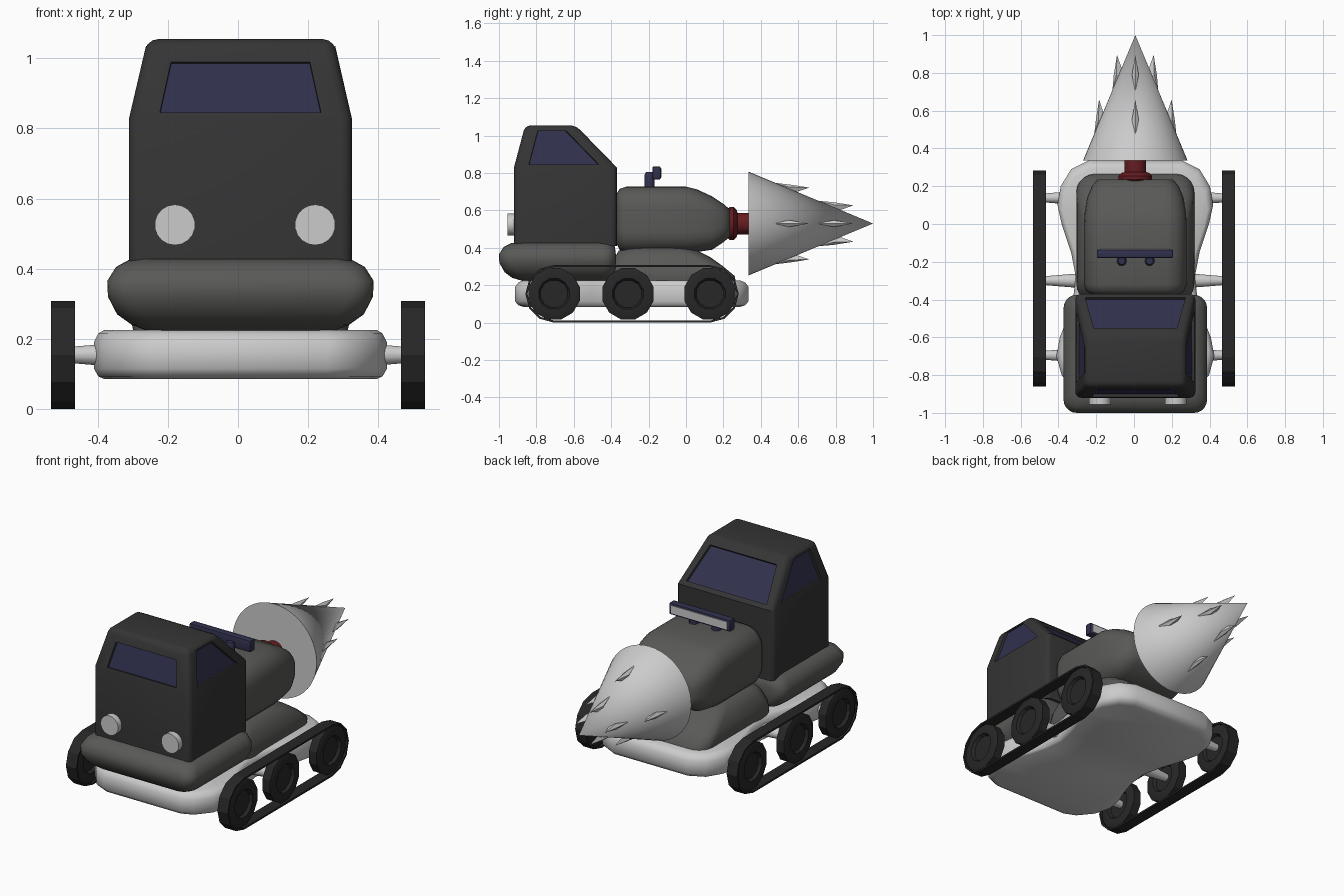
import bpy, bmesh
from math import sin, cos, pi
from mathutils import Vector

if "Cube" in bpy.data.objects:
    bpy.data.objects.remove(bpy.data.objects["Cube"])

CX = 0.007  # body centre line


def material(name, rgb):
    m = bpy.data.materials.new(name)
    m.diffuse_color = (*rgb, 1)
    m.use_nodes = True
    m.node_tree.nodes["Principled BSDF"].inputs["Base Color"].default_value = m.diffuse_color
    return m


DARK = material("dark_paint", (0.035, 0.035, 0.035))
BODY = material("grey_paint", (0.1, 0.1, 0.095))
RUBBER = material("rubber", (0.02, 0.02, 0.02))
NAVY = material("navy_glass", (0.03, 0.03, 0.075))
RED = material("red_paint", (0.13, 0.012, 0.015))


def finish(name, bm, mats=(), smooth=40):
    bmesh.ops.remove_doubles(bm, verts=bm.verts[:], dist=1e-5)
    bmesh.ops.recalc_face_normals(bm, faces=bm.faces[:])
    me = bpy.data.meshes.new(name)
    bm.to_mesh(me)
    bm.free()
    ob = bpy.data.objects.new(name, me)
    bpy.context.collection.objects.link(ob)
    for m in mats:
        me.materials.append(m)
    if smooth:
        bpy.ops.object.select_all(action='DESELECT')
        ob.select_set(True)
        bpy.context.view_layer.objects.active = ob
        bpy.ops.object.shade_smooth_by_angle(angle=smooth * pi / 180)
    return ob


def skin(bm, rings, caps=True):
    loops = [[bm.verts.new(p) for p in r] for r in rings]
    for a, b in zip(loops, loops[1:]):
        for i in range(len(a)):
            j = (i + 1) % len(a)
            bm.faces.new((a[i], a[j], b[j], b[i]))
    if caps:
        bm.faces.new(loops[0])
        bm.faces.new(loops[-1])


def loft(name, rings, mats=(), smooth=40):
    bm = bmesh.new()
    skin(bm, rings)
    return finish(name, bm, mats, smooth)


def rrect(hx, hy, r, n=5):
    """Rounded rectangle outline."""
    pts = []
    for k, (sx, sy) in enumerate(((1, 1), (-1, 1), (-1, -1), (1, -1))):
        for i in range(n + 1):
            a = (k + i / n) * pi / 2
            pts.append((sx * (hx - r) + r * cos(a), sy * (hy - r) + r * sin(a)))
    return pts


def lathe(name, c, axis, profile, n, mats=(), smooth=40):
    """Rings of (position, radius) round the x or y axis."""
    rings = []
    for t, r in profile:
        ring = []
        for i in range(n):
            a = 2 * pi * (i + 0.5) / n
            u, v = r * cos(a), r * sin(a)
            ring.append((t, c[0] + u, c[1] + v) if axis == 'x' else (c[0] + u, t, c[1] + v))
        rings.append(ring)
    return loft(name, rings, mats, smooth)


def stacked(name, levels, r, mats):
    """Loft of rounded rectangles at (z, half width, y0, y1)."""
    return loft(name, [[(CX + x, (y0 + y1) / 2 + y, z) for x, y in rrect(hx, (y1 - y0) / 2, r)]
                       for z, hx, y0, y1 in levels], mats, 60)


def box(name, lo, hi, mats=(), bevel=0.0):
    bm = bmesh.new()
    skin(bm, [[(lo[0], lo[1], z), (hi[0], lo[1], z), (hi[0], hi[1], z), (lo[0], hi[1], z)]
              for z in (lo[2], hi[2])])
    if bevel:
        bmesh.ops.bevel(bm, geom=bm.edges[:], offset=bevel, segments=2, profile=0.5, affect='EDGES')
    return finish(name, bm, mats)


# Cab with recessed windows
bm = bmesh.new()
skin(bm, [[(CX - h, y0, z), (CX + h, y0, z), (CX + h, y1, z), (CX - h, y1, z)]
          for z, h, y0, y1 in ((0.41, 0.318, -0.92, -0.37), (0.83, 0.318, -0.92, -0.37),
                               (1.055, 0.265, -0.86, -0.59))])
bmesh.ops.recalc_face_normals(bm, faces=bm.faces[:])
edges = [e for e in bm.edges if max(v.co.z for v in e.verts) > 0.5
         and not all(abs(v.co.z - 0.83) < 0.01 for v in e.verts)]
bmesh.ops.bevel(bm, geom=edges, offset=0.03, segments=3, profile=0.5, affect='EDGES')
panes = sorted([f for f in bm.faces if 0.1 < f.normal.z < 0.9 and len(f.verts) == 4
                and 0.88 < f.calc_center_median().z < 1.0], key=lambda f: -f.calc_area())[:4]
for f in panes:
    n, o = f.normal.copy(), f.verts[0].co.copy()
    bmesh.ops.inset_individual(bm, faces=[f], thickness=0.03)
    vs = sorted(f.verts, key=lambda v: v.co.z)
    side = abs(n.x) > abs(n.y)
    if side:
        low, high = (-0.84, -0.465, 0.845), (-0.79, -0.65, 1.035)
    else:
        low, high = (CX - 0.23, CX + 0.23, 0.845), (CX - 0.198, CX + 0.198, 0.99)
        if n.y > 0:
            low, high = (CX - 0.265, CX + 0.265, 0.85), (CX - 0.22, CX + 0.22, 1.015)
    for pair, (a, b, z) in ((vs[:2], low), (vs[2:], high)):
        pair.sort(key=lambda v: v.co.y if side else v.co.x)
        for v, t in zip(pair, (a, b)):
            if side:
                v.co = (o.x - (n.y * (t - o.y) + n.z * (z - o.z)) / n.x, t, z)
            else:
                v.co = (t, o.y - (n.x * (t - o.x) + n.z * (z - o.z)) / n.y, z)
    bmesh.ops.inset_individual(bm, faces=[f], thickness=0.001, depth=-0.015)
    f.material_index = 1
finish("cab", bm, (DARK, NAVY), 35)

# Headlights
for x in (-0.18, 0.22):
    lathe("headlight", (x, 0.525), 'y', [(-0.955, 0.058), (-0.9, 0.058)], 18)

# Cushion-shaped base under the cab and hull under the engine
stacked("cab_base", [(0.21, 0.235, -0.83, -0.45), (0.24, 0.31, -0.93, -0.39),
                     (0.27, 0.352, -0.97, -0.38), (0.32, 0.378, -0.998, -0.375),
                     (0.365, 0.38, -1.0, -0.375), (0.405, 0.355, -0.975, -0.38),
                     (0.427, 0.315, -0.93, -0.40)], 0.07, (BODY,))
stacked("hull", [(0.2, 0.3, -0.42, 0.27), (0.25, 0.312, -0.41, 0.26), (0.3, 0.305, -0.4, 0.2),
                 (0.35, 0.285, -0.38, 0.13), (0.385, 0.26, -0.36, 0.06),
                 (0.402, 0.22, -0.31, 0.0)], 0.09, (BODY,))

# Engine housing, lofted along y as (y, half width, z0, z1)
loft("engine_housing", [[(CX + x, y, (z0 + z1) / 2 + z) for x, z in rrect(h, (z1 - z0) / 2, r)]
                        for y, h, z0, z1, r in (
    (-0.37, 0.235, 0.42, 0.69, 0.08), (-0.355, 0.26, 0.39, 0.715, 0.1),
    (-0.32, 0.272, 0.375, 0.727, 0.11), (0.0, 0.272, 0.375, 0.727, 0.11),
    (0.06, 0.268, 0.378, 0.712, 0.11), (0.14, 0.255, 0.39, 0.675, 0.1),
    (0.2, 0.23, 0.43, 0.635, 0.08), (0.235, 0.2, 0.46, 0.605, 0.06))], (BODY,), 50)

# Peanut-shaped chassis plate
half = [(-0.915, 0.25), (-0.885, 0.32), (-0.8, 0.39), (-0.7, 0.418), (-0.6, 0.4), (-0.5, 0.36),
        (-0.4, 0.33), (-0.28, 0.315), (-0.15, 0.34), (0.0, 0.39), (0.1, 0.412), (0.2, 0.395),
        (0.29, 0.34), (0.335, 0.25)]
outline = [(x, y) for y, x in half] + [(-x, y) for y, x in reversed(half)]
loft("chassis", [[(CX + x * k, -0.29 + (y + 0.29) * k, z) for x, y in outline]
                 for z, k in ((0.085, 0.93), (0.093, 0.97), (0.115, 1), (0.19, 1),
                              (0.215, 0.97), (0.225, 0.93))], (), 50)

# Wheels, axles and tracks on both sides
ZC = 0.154
WHEELS = (-0.705, -0.31, 0.128)
for s, label in ((-1, "left"), (1, "right")):
    for y in WHEELS:
        lathe(label + "_wheel", (y, ZC), 'x',
              [(s * 0.485, 0.075), (s * 0.468, 0.085), (s * 0.468, 0.125), (s * 0.475, 0.142),
               (s * 0.525, 0.142), (s * 0.532, 0.125), (s * 0.532, 0.085), (s * 0.515, 0.075)],
              12, (RUBBER,), 25)
        lathe(label + "_axle", (y + 0.01, ZC), 'x',
              [(s * 0.25, 0.042), (s * 0.35, 0.035), (s * 0.5, 0.022)], 12)
    bm = bmesh.new()
    sections = []
    for yc, a0 in ((WHEELS[2], -90), (WHEELS[0], 90)):
        for i in range(7):
            a = (a0 + i * 30) * pi / 180
            sections.append([(s * x, yc + r * cos(a), ZC + r * sin(a))
                             for x, r in ((0.465, 0.143), (0.534, 0.143), (0.534, 0.154), (0.465, 0.154))])
    skin(bm, sections + sections[:1], caps=False)
    finish(label + "_track", bm, (RUBBER,), 0)

# Red drill collar and shaft
lathe("drill_shaft", (CX, 0.53), 'y',
      [(0.19, 0.07), (0.225, 0.08), (0.235, 0.09), (0.255, 0.09), (0.27, 0.075), (0.275, 0.058),
       (0.345, 0.058)], 24, (RED,))

# Drill cone
bm = bmesh.new()
ring = [bm.verts.new((CX + 0.277 * cos(2 * pi * i / 48), 0.335, 0.53 + 0.277 * sin(2 * pi * i / 48)))
        for i in range(48)]
tip = bm.verts.new((CX, 1.0, 0.53))
bm.faces.new(ring)
for i in range(48):
    bm.faces.new((ring[i], ring[(i + 1) % 48], tip))
finish("drill_cone", bm)

# Drill spikes: two rows of four slim double pyramids
bm = bmesh.new()
for (y0, r0), (ym, rm), (y1, r1) in (((0.47, 0.218), (0.55, 0.195), (0.66, 0.192)),
                                    ((0.7, 0.122), (0.79, 0.1), (0.895, 0.097))):
    for k in range(4):
        out = Vector((cos(k * pi / 2), 0, sin(k * pi / 2)))
        across = Vector((-out.z, 0, out.x))
        base = Vector((CX, 0, 0.53))
        mid = base + Vector((0, ym, 0)) + out * rm
        ends = [bm.verts.new(base + Vector((0, y, 0)) + out * r) for y, r in ((y0, r0), (y1, r1))]
        loop = [bm.verts.new(mid + d) for d in (out * 0.014, across * 0.018, out * -0.04, across * -0.018)]
        for e in ends:
            for i in range(4):
                bm.faces.new((loop[i], loop[(i + 1) % 4], e))
finish("drill_spikes", bm, (), 0)

# Light bar with two posts and a pale lens facing the drill
box("light_bar", (-0.197, -0.18, 0.765), (0.207, -0.135, 0.835), (NAVY,), 0.008)
box("light_lens", (-0.18, -0.15, 0.777), (0.19, -0.131, 0.823))
for x in (-0.065, 0.083):
    loft("light_post", [[(x + 0.027 * k * cos(i * pi / 6), -0.195 + 0.027 * k * sin(i * pi / 6), z)
                         for i in range(12)] for z, k in ((0.71, 1), (0.79, 1), (0.805, 0.7))], (NAVY,))
    box("post_bracket", (x - 0.02, -0.2, 0.772), (x + 0.02, -0.16, 0.803), (NAVY,), 0.005)
